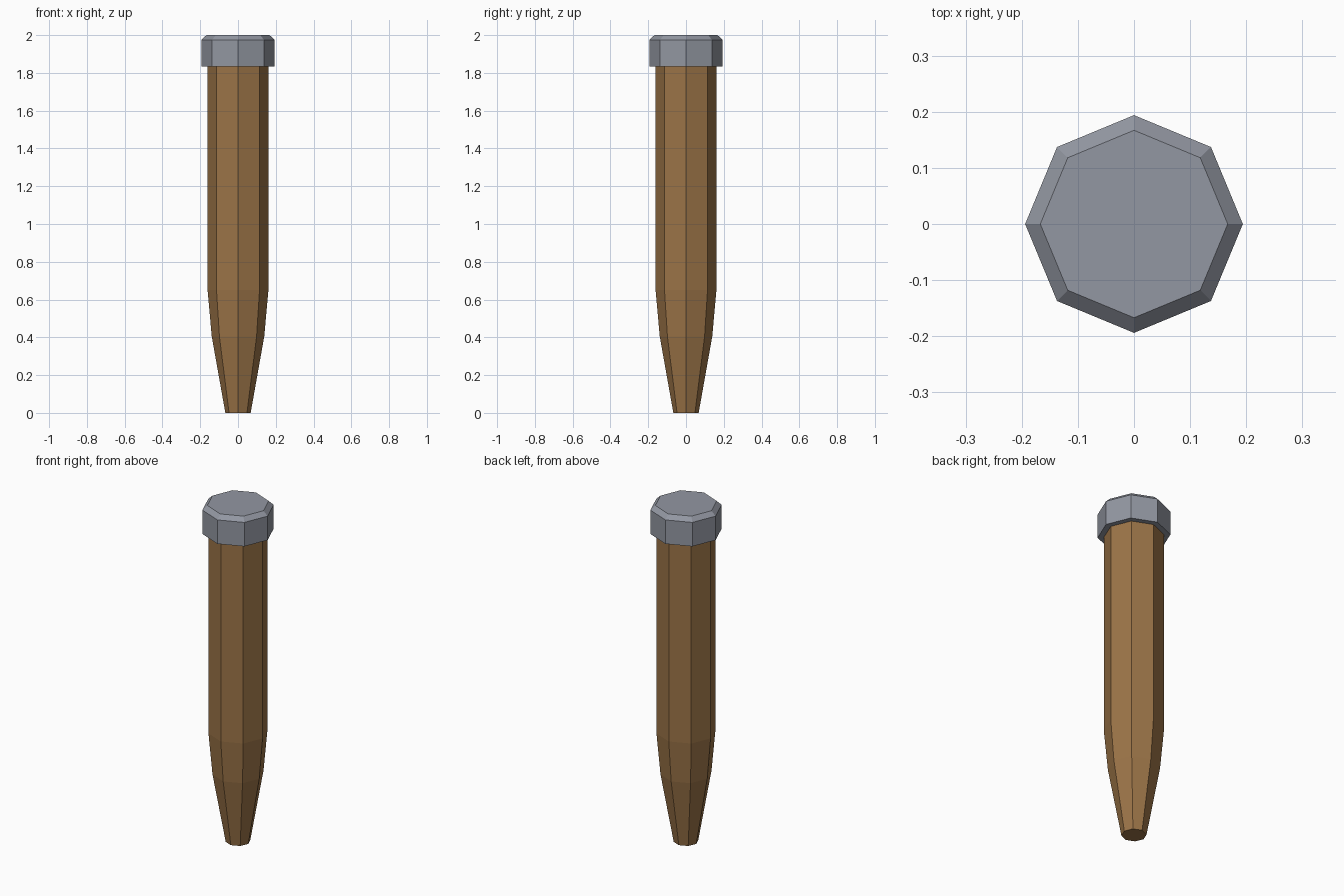
import bpy, math

if "Cube" in bpy.data.objects:
    bpy.data.objects.remove(bpy.data.objects["Cube"])

SIDES = 8


def material(name, rgb):
    m = bpy.data.materials.new(name)
    m.diffuse_color = (*rgb, 1.0)
    m.use_nodes = True
    m.node_tree.nodes["Principled BSDF"].inputs["Base Color"].default_value = m.diffuse_color
    return m


def lathe(name, profile, mat):
    """Closed octagonal solid from (radius, height) rings, corners on the axes."""
    verts = [(r * math.cos(2 * math.pi * i / SIDES),
              r * math.sin(2 * math.pi * i / SIDES), z)
             for r, z in profile for i in range(SIDES)]
    faces = [tuple(reversed(range(SIDES)))]
    for k in range(len(profile) - 1):
        a, b = k * SIDES, (k + 1) * SIDES
        for i in range(SIDES):
            j = (i + 1) % SIDES
            faces.append((a + i, a + j, b + j, b + i))
    faces.append(tuple(range(len(verts) - SIDES, len(verts))))
    mesh = bpy.data.meshes.new(name)
    mesh.from_pydata(verts, [], faces)
    mesh.materials.append(mat)
    obj = bpy.data.objects.new(name, mesh)
    bpy.context.collection.objects.link(obj)
    return obj


wood = material("brown wood", (0.33, 0.175, 0.064))
metal = material("grey metal", (0.29, 0.31, 0.36))

# Wooden post, tapering in two steps to a blunt tip
lathe("post", [(0.067, 0), (0.139, 0.405), (0.161, 0.65), (0.161, 1.84)], wood)

# Metal cap with chamfered top edge
lathe("cap", [(0.194, 1.833), (0.194, 1.975), (0.167, 2.0)], metal)
